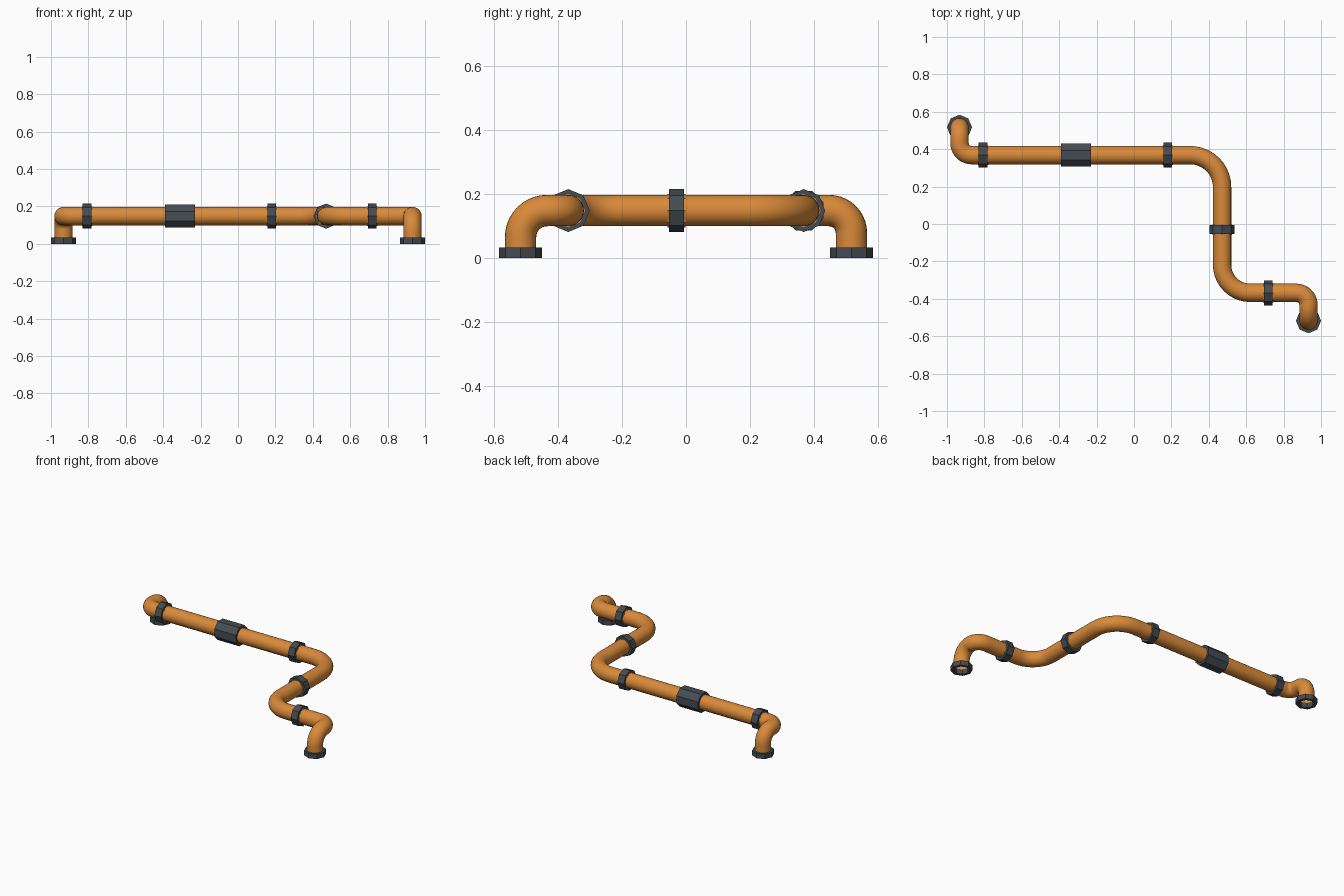
import bpy, bmesh, math
from mathutils import Vector, Matrix

if "Cube" in bpy.data.objects:
    bpy.data.objects.remove(bpy.data.objects["Cube"])


def material(name, rgb):
    m = bpy.data.materials.new(name)
    m.diffuse_color = (*rgb, 1)
    m.use_nodes = True
    m.node_tree.nodes["Principled BSDF"].inputs["Base Color"].default_value = m.diffuse_color
    return m


ORANGE = material("orange pipe", (0.70, 0.255, 0.042))
GREY = material("dark grey fitting", (0.06, 0.072, 0.085))


def finish(bm, name, mat, smooth):
    bmesh.ops.recalc_face_normals(bm, faces=bm.faces)
    me = bpy.data.meshes.new(name)
    bm.to_mesh(me)
    bm.free()
    me.materials.append(mat)
    for p in me.polygons:
        p.use_smooth = smooth
    ob = bpy.data.objects.new(name, me)
    bpy.context.collection.objects.link(ob)
    return ob


def rounded_path(corners, radii, steps=10):
    """Polyline with a circular arc at every inner right-angle corner."""
    pts = [Vector(corners[0])]
    for i, r in enumerate(radii, 1):
        p = Vector(corners[i])
        a = (Vector(corners[i - 1]) - p).normalized()
        b = (Vector(corners[i + 1]) - p).normalized()
        for k in range(steps + 1):
            t = math.pi / 2 * k / steps
            pts.append(p + a * r * (1 - math.sin(t)) + b * r * (1 - math.cos(t)))
    pts.append(Vector(corners[-1]))
    return pts


def sweep(name, pts, radius, mat, sides=24):
    """Open round tube along a path, turned by parallel transport."""
    bm = bmesh.new()
    tangents = []
    for i in range(len(pts)):
        tangents.append((pts[min(i + 1, len(pts) - 1)] - pts[max(i - 1, 0)]).normalized())
    u = Vector((1, 0, 0))
    prev = None
    for i, (p, t) in enumerate(zip(pts, tangents)):
        if i:
            u = tangents[i - 1].rotation_difference(t) @ u
        u = (u - t * u.dot(t)).normalized()
        v = t.cross(u)
        ring = [bm.verts.new(p + radius * (u * math.cos(a) + v * math.sin(a)))
                for a in (2 * math.pi * k / sides for k in range(sides))]
        if prev:
            for k in range(sides):
                n = (k + 1) % sides
                bm.faces.new((prev[k], prev[n], ring[n], ring[k]))
        prev = ring
    return finish(bm, name, mat, True)


def collar(name, center, axis, length, outer, inner, mat, turn=0.0, sides=8):
    """Flat-faced ring with a hole, centred on a point along an axis."""
    bm = bmesh.new()
    loops = []
    for r, z in ((outer, -0.5), (outer, 0.5), (inner, 0.5), (inner, -0.5)):
        loops.append([bm.verts.new((r * math.cos(a), r * math.sin(a), z * length))
                      for a in (turn + 2 * math.pi * k / sides for k in range(sides))])
    for j in range(4):
        a, b = loops[j], loops[(j + 1) % 4]
        for k in range(sides):
            n = (k + 1) % sides
            bm.faces.new((a[k], a[n], b[n], b[k]))
    rot = {"x": Matrix.Rotation(math.pi / 2, 4, "Y"),
           "y": Matrix.Rotation(math.pi / 2, 4, "X"),
           "z": Matrix.Identity(4)}[axis]
    bm.transform(Matrix.Translation(center) @ rot)
    return finish(bm, name, mat, False)


Z, R = 0.148, 0.049
X_END, Y_END, Y_RUN, X_MID = 0.933, 0.517, 0.368, 0.471

# Pipe running from foot to foot
corners = [(-X_END, Y_END, 0.005), (-X_END, Y_END, Z), (-X_END, Y_RUN, Z),
           (X_MID, Y_RUN, Z), (X_MID, -Y_RUN, Z), (X_END, -Y_RUN, Z),
           (X_END, -Y_END, Z), (X_END, -Y_END, 0.005)]
sweep("pipe", rounded_path(corners, [0.07, 0.065, 0.17, 0.15, 0.065, 0.083]), R, ORANGE)

# Octagonal coupling rings
rings = [((-0.807, Y_RUN, Z), "x"), ((0.181, Y_RUN, Z), "x"),
         ((X_MID, -0.03, Z), "y"), ((0.718, -Y_RUN, Z), "x")]
for i, (c, axis) in enumerate(rings, 1):
    collar(f"coupling_ring_{i}", c, axis, 0.047, 0.067, 0.047, GREY)
    collar(f"ring_seat_{i}", c, axis, 0.056, 0.0525, 0.046, ORANGE)

# Long sleeve on the main run
collar("long_sleeve", (-0.31, Y_RUN, Z), "x", 0.16, 0.067, 0.047, GREY, math.pi / 8)

# Foot flanges
for side, s in (("left", -1), ("right", 1)):
    collar(f"{side}_foot_flange", (s * X_END, -s * Y_END, 0.0165), "z", 0.033, 0.067, 0.047, GREY)
